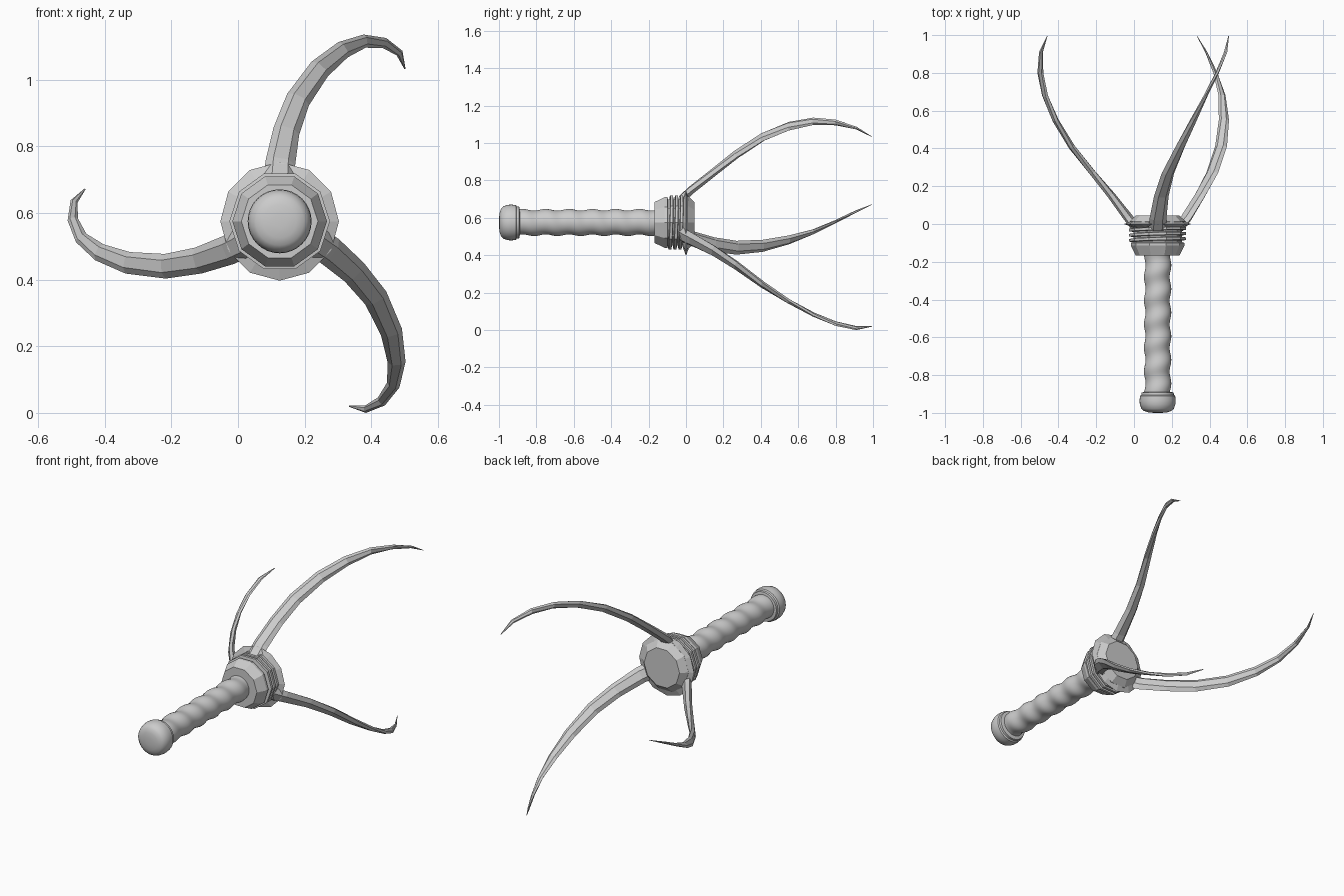
import bpy, bmesh, math
from mathutils import Vector
from mathutils.geometry import interpolate_bezier

if "Cube" in bpy.data.objects:
    bpy.data.objects.remove(bpy.data.objects["Cube"])

CX, CZ = 0.125, 0.575          # the handle axis runs along y through here

steel = bpy.data.materials.new("grey steel")
steel.diffuse_color = (0.6, 0.6, 0.6, 1)
steel.use_nodes = True
steel.node_tree.nodes["Principled BSDF"].inputs["Base Color"].default_value = steel.diffuse_color


def skin(name, rings, smooth=None):
    """Join closed rings of points into a capped solid."""
    bm = bmesh.new()
    vr = [[bm.verts.new(p) for p in r] for r in rings]
    n = len(vr[0])
    for a, b in zip(vr, vr[1:]):
        for i in range(n):
            j = (i + 1) % n
            bm.faces.new((a[i], a[j], b[j], b[i]))
    bm.faces.new(vr[0])
    bm.faces.new(vr[-1])
    bmesh.ops.recalc_face_normals(bm, faces=bm.faces)
    me = bpy.data.meshes.new(name)
    bm.to_mesh(me)
    bm.free()
    me.materials.append(steel)
    ob = bpy.data.objects.new(name, me)
    bpy.context.collection.objects.link(ob)
    if smooth:
        bpy.ops.object.select_all(action='DESELECT')
        ob.select_set(True)
        bpy.context.view_layer.objects.active = ob
        bpy.ops.object.shade_smooth_by_angle(angle=math.radians(smooth))
    return ob


def ring(r, y, n, wave=None, tilt=0):
    pts = []
    for i in range(n):
        a = 2 * math.pi * i / n
        rr = r + (wave(a, y) if wave else 0)
        pts.append((CX + rr * math.cos(a), y + tilt * math.cos(a - 0.8), CZ + rr * math.sin(a)))
    return pts


def lathe(name, profile, n, smooth=None, tilt=0):
    return skin(name, [ring(r, y, n, None, tilt) for r, y in profile], smooth)


# Grip with a spiral ripple
ripple = lambda a, y: 0.0045 * math.sin(2 * math.pi * y / 0.125 + a)
skin("grip", [ring(0.068, -0.91 + 0.77 * k / 72, 32, ripple) for k in range(73)], 40)

# Rounded pommel
lathe("pommel", [(0.02, -1.0), (0.05, -0.997), (0.072, -0.99), (0.086, -0.978),
                 (0.094, -0.955), (0.096, -0.935), (0.093, -0.91), (0.086, -0.905),
                 (0.085, -0.892), (0.065, -0.888)], 32, 35)

# Ten-sided guard
lathe("guard", [(0.075, -0.168), (0.115, -0.168), (0.142, -0.115), (0.142, -0.10),
                (0.128, -0.095), (0.128, -0.02), (0.15, -0.01), (0.15, 0.012),
                (0.115, 0.045)], 10)

# Slanted thread rings around the guard
for k in range(3):
    y = -0.082 + 0.027 * k
    lathe(f"thread_{k + 1}", [(0.12, y - 0.011), (0.151, y - 0.007),
                              (0.151, y + 0.007), (0.12, y + 0.011)], 10, None, 0.006)

# Thin twelve-sided disc
lathe("disc", [(0.13, -0.018), (0.178, 0.0), (0.13, 0.018)], 12)

# Claw centre line: sideways, outward, forward, half width
PATH = [(0.0, 0.125, -0.025, 0.047), (0.002, 0.175, 0.03, 0.045), (0.02, 0.27, 0.15, 0.04),
        (0.055, 0.365, 0.27, 0.037), (0.12, 0.457, 0.41, 0.033), (0.19, 0.515, 0.55, 0.027),
        (0.255, 0.541, 0.68, 0.020), (0.315, 0.535, 0.80, 0.016), (0.36, 0.505, 0.91, 0.011),
        (0.376, 0.458, 0.995, 0.002)]
SECTION = [(-1, 0), (-0.5, 0.42), (0.5, 0.42), (1, 0), (0.5, -0.42), (-0.5, -0.42)]


def claw(name, turn):
    c, s = math.cos(turn), math.sin(turn)
    pts = [Vector((p[0], p[2], p[1])) for p in PATH]
    rings = []
    for i, p in enumerate(pts):
        t = (pts[min(i + 1, len(pts) - 1)] - pts[max(i - 1, 0)]).normalized()
        side = Vector((0, 1, 0)).cross(t).normalized()
        up = t.cross(side)
        w = PATH[i][3]
        q = [p + side * a * w + up * b * w for a, b in SECTION]
        rings.append([(CX + v.x * c - v.z * s, v.y, CZ + v.x * s + v.z * c) for v in q])
    skin(name, rings)


# Three claws around the axis
for k in range(3):
    claw(f"claw_{k + 1}", k * 2 * math.pi / 3)
